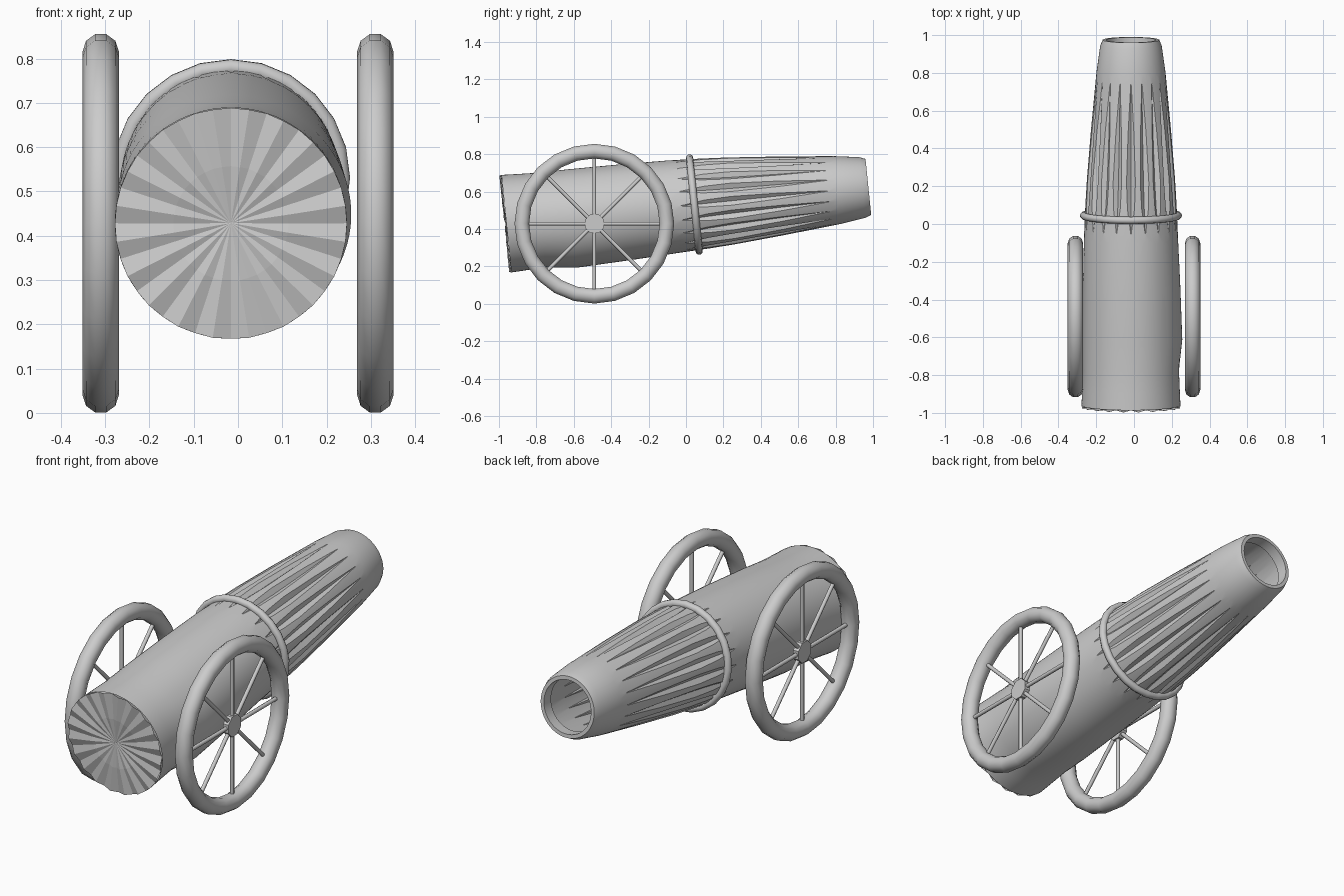
import bpy, bmesh
from math import pi, cos, sin, atan
from mathutils import Matrix, Vector

if "Cube" in bpy.data.objects:
    bpy.data.objects.remove(bpy.data.objects["Cube"])

TILT = atan(0.1017)
N = 20                      # flutes around the barrel
STEP = 2 * pi / N

# Barrel frame: local z runs along the bore, local y is up
FRAME = Matrix(((1, 0, 0, -0.016),
                (0, -sin(TILT), cos(TILT), -0.972),
                (0, cos(TILT), sin(TILT), 0.427),
                (0, 0, 0, 1)))


def finish(name, bm, matrix=None, angle=30):
    bmesh.ops.recalc_face_normals(bm, faces=bm.faces)
    if matrix:
        bm.transform(matrix)
    me = bpy.data.meshes.new(name)
    bm.to_mesh(me)
    bm.free()
    ob = bpy.data.objects.new(name, me)
    bpy.context.collection.objects.link(ob)
    bpy.ops.object.select_all(action='DESELECT')
    ob.select_set(True)
    bpy.context.view_layer.objects.active = ob
    bpy.ops.object.shade_smooth_by_angle(angle=angle * pi / 180)
    return ob


def skin(bm, rings):
    for a, b in zip(rings, rings[1:]):
        n = len(a)
        for i in range(n):
            j = (i + 1) % n
            bm.faces.new((a[i], a[j], b[j], b[i]))


def barrel_ring(bm, t, r, s=None, bulge=0.0):
    """Four points per flute; s is the flute size, None where unfluted."""
    w = STEP / 4 if s is None else 0.006 + 0.095 * s
    depth = 0.02 * (s or 0)
    ring = []
    for i in range(N):
        for da, dr in ((-w, 0), (0, depth), (w, 0), (STEP / 2, 0)):
            a = pi / 2 + i * STEP + da
            rad = r - dr + bulge * max(0, cos(a + 0.8))
            ring.append(bm.verts.new((rad * cos(a), rad * sin(a), t)))
    return ring


# Barrel: breech to muzzle, then back down the hollow bore
bm = bmesh.new()
fluted = [(0.95, 0.247, 0), (1.08, 0.242, 0.75), (1.22, 0.234, 1),
          (1.48, 0.212, 0.7), (1.74, 0.187, 0)]
rings = [barrel_ring(bm, 0.012, 0.262), barrel_ring(bm, 0.1, 0.258),
         barrel_ring(bm, 0.2, 0.254), barrel_ring(bm, 0.36, 0.256, bulge=0.022),
         barrel_ring(bm, 0.65, 0.254, bulge=0.01), barrel_ring(bm, 0.9, 0.249)]
rings += [barrel_ring(bm, *f) for f in fluted]
rings += [barrel_ring(bm, t, r) for t, r in
          ((1.79, 0.182), (1.925, 0.163), (1.957, 0.150), (1.957, 0.132), (1.9, 0.132), (1.9, 0.15))]
rings += [barrel_ring(bm, t, r - 0.018, s) for t, r, s in reversed(fluted)]
rings += [barrel_ring(bm, 0.05, 0.235)]
skin(bm, rings)
bm.faces.new(rings[-1])
finish("barrel", bm, FRAME)

# Breech plate: pleated fan with a star in the middle
bm = bmesh.new()
centre = bm.verts.new((0, 0, 0.014))
fan = []
for r, lo, hi in ((0.13, 0.008, 0.002), (0.262, 0.012, 0.0)):
    fan.append([])
    for i in range(2 * N):
        a = pi / 2 + i * STEP / 2
        fan[-1].append(bm.verts.new((r * cos(a), r * sin(a), hi if i % 2 else lo)))
skin(bm, fan)
for i in range(2 * N):
    bm.faces.new((centre, fan[0][i], fan[0][(i + 1) % (2 * N)]))
finish("breech_plate", bm, FRAME, angle=3)


def torus(bm, major, minor, n_major, n_minor, matrix):
    rings = []
    for i in range(n_major):
        a = 2 * pi * i / n_major
        ring = []
        for j in range(n_minor):
            b = 2 * pi * (j + 0.5) / n_minor
            r = major + minor * cos(b)
            ring.append(bm.verts.new(matrix @ Vector((r * cos(a), r * sin(a), minor * sin(b)))))
        rings.append(ring)
    skin(bm, rings + rings[:1])


# Reinforcing band around the barrel
bm = bmesh.new()
torus(bm, 0.251, 0.019, 24, 10, FRAME @ Matrix.Translation((0, 0, 1.022)))
finish("barrel_band", bm, angle=40)

# Wheels: rim, hub and eight thin spokes
for side, x in (("left", -0.31), ("right", 0.31)):
    place = Matrix.Translation((x, -0.49, 0.428)) @ Matrix.Rotation(pi / 2, 4, 'Y')
    bm = bmesh.new()
    torus(bm, 0.388, 0.041, 24, 10, place)
    finish(side + "_wheel_rim", bm, angle=45)

    bm = bmesh.new()
    bmesh.ops.create_cone(bm, cap_ends=True, segments=8, radius1=0.055, radius2=0.055,
                          depth=0.03, matrix=place @ Matrix.Rotation(pi / 8, 4, 'Z'))
    finish(side + "_wheel_hub", bm)

    bm = bmesh.new()
    for i in range(8):
        spoke = (place @ Matrix.Rotation(i * pi / 4, 4, 'Z')
                 @ Matrix.Translation((0.2, 0, 0)) @ Matrix.Rotation(pi / 2, 4, 'Y'))
        bmesh.ops.create_cone(bm, cap_ends=True, segments=8, radius1=0.01, radius2=0.01,
                              depth=0.36, matrix=spoke)
    finish(side + "_wheel_spokes", bm, angle=50)
